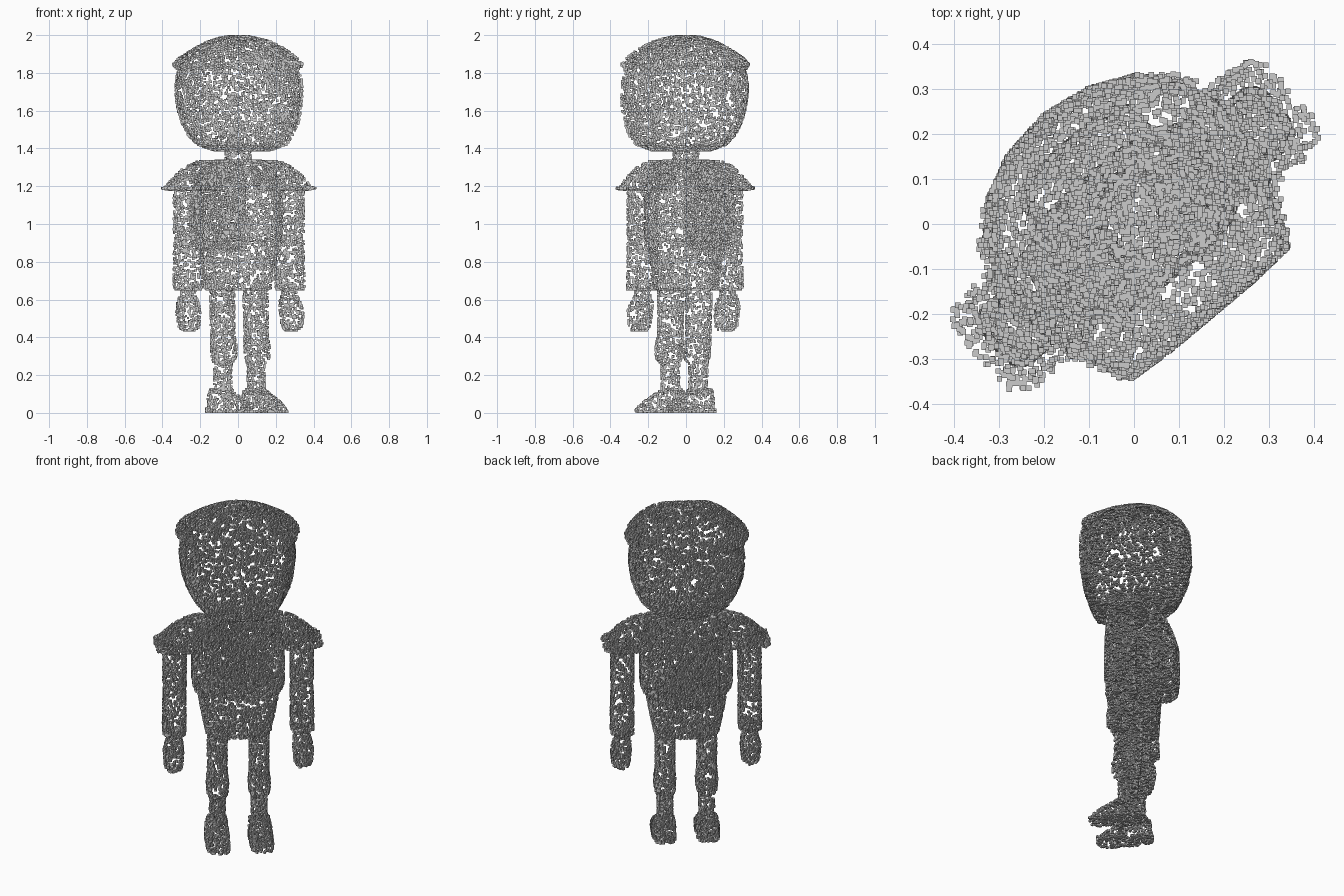
import bpy, bmesh, random
from math import cos, sin, pi, radians, copysign, sqrt
from mathutils import Matrix

if "Cube" in bpy.data.objects:
    bpy.data.objects.remove(bpy.data.objects["Cube"])

random.seed(7)
TURN = Matrix.Rotation(radians(40), 4, 'Z')   # the figure stands turned on the spot
CUBES = 18000                                 # figure is a crust of tiny cubes
H = 0.006                                     # half size of one cube
parts = []                                    # (name, triangles, area)


def section(n=12, e=2.0):
    """Unit superellipse outline: e=2 round, larger is boxier."""
    pts = []
    for i in range(n):
        a = 2 * pi * (i + 0.5) / n
        c, s = cos(a), sin(a)
        pts.append((copysign(abs(c) ** (2 / e), c), copysign(abs(s) ** (2 / e), s)))
    return pts


def loft(name, rings, caps=(1, 1)):
    """Skin closed rings of points; keep the triangles for scattering."""
    bm = bmesh.new()
    vs = [[bm.verts.new(p) for p in r] for r in rings]
    n = len(rings[0])
    for a, b in zip(vs, vs[1:]):
        for i in range(n):
            j = (i + 1) % n
            bm.faces.new((a[i], a[j], b[j], b[i]))
    if caps[0]:
        bm.faces.new(vs[0][::-1])
    if caps[1]:
        bm.faces.new(vs[-1])
    bm.transform(TURN)
    bmesh.ops.triangulate(bm, faces=bm.faces[:])
    tris = [([v.co.copy() for v in f.verts], f.calc_area()) for f in bm.faces]
    bm.free()
    parts.append((name, tris, sum(t[1] for t in tris)))


def stack(name, sec, rings, caps=(1, 1), dy=0.0):
    """Rings given as (z, centre x, centre y, half width, half depth)."""
    loft(name, [[(cx + u * w, cy + dy + v * d, z) for u, v in sec]
                for z, cx, cy, w, d in rings], caps)


CORNERS = [(-1, -1, -1), (1, -1, -1), (1, 1, -1), (-1, 1, -1),
           (-1, -1, 1), (1, -1, 1), (1, 1, 1), (-1, 1, 1)]
SIDES = [(3, 2, 1, 0), (4, 5, 6, 7), (0, 1, 5, 4), (1, 2, 6, 5), (2, 3, 7, 6), (3, 0, 4, 7)]


def scatter(name, tris, count):
    """Cover a part's surface with small upright cubes."""
    verts, faces = [], []
    picks = random.choices([t[0] for t in tris], weights=[t[1] for t in tris], k=count)
    for a, b, c in picks:
        r, t = sqrt(random.random()), random.random()
        p = a * (1 - r) + b * (r * (1 - t)) + c * (r * t)
        z = min(max(p.z, H), 2 - H)
        k = len(verts)
        verts += [(p.x + i * H, p.y + j * H, z + m * H) for i, j, m in CORNERS]
        faces += [tuple(k + q for q in s) for s in SIDES]
    me = bpy.data.meshes.new(name)
    me.from_pydata(verts, [], faces)
    bpy.context.collection.objects.link(bpy.data.objects.new(name, me))


# Head outline: flat face, rounded back
half = [(.12, -.265), (.23, -.258), (.266, -.18), (.298, -.1), (.313, 0),
        (.313, .09), (.28, .185), (.215, .25), (.12, .295)]
outline = [(0, -.265)] + half + [(0, .313)] + [(-x, y) for x, y in reversed(half)]


def head_ring(z, sx, front, back):
    return [(x * sx, y * (front if y < 0 else back), z) for x, y in outline]


loft("head", [head_ring(*r) for r in [
    (1.39, .38, .65, .4), (1.42, .65, .86, .64), (1.47, .79, .95, .79),
    (1.53, .89, .98, .88), (1.6, .96, 1, .95), (1.7, 1, 1, 1),
    (1.77, .98, 1, .99), (1.82, .94, .97, .95), (1.85, .92, .95, .94)]], (1, 0))

# Hair cap, flaring out over the ears
loft("hair_cap", [head_ring(*r) for r in [
    (1.82, .97, .95, .96), (1.845, 1.07, .94, .98), (1.875, .97, .9, .91),
    (1.925, .73, .76, .7), (1.965, .5, .53, .48), (1.99, .25, .27, .25),
    (2.0, .05, .05, .05)]], (0, 1))

stack("neck", section(12), [(1.32, 0, 0, .07, .07), (1.4, 0, 0, .065, .065)], (0, 0))

# Torso: jacket above, tapered tunic below
stack("jacket", section(16, 3.2), [
    (.91, 0, 0, .235, .145), (.95, 0, 0, .25, .145), (1.12, 0, 0, .25, .142),
    (1.24, 0, 0, .235, .135), (1.31, 0, 0, .2, .115), (1.335, 0, 0, .13, .09)])
stack("tunic", section(16, 3.2), [
    (.655, 0, 0, .175, .125), (.78, 0, 0, .2, .13), (.92, 0, 0, .225, .135)], (1, 0))

# Pack on the back
stack("backpack", section(12, 4), [
    (.86, 0, .15, .13, .03), (.9, 0, .165, .16, .06), (1.0, 0, .17, .165, .065),
    (1.17, 0, .165, .165, .065), (1.25, 0, .145, .155, .055), (1.31, 0, .115, .13, .03)])

for s, side in ((-1, "left"), (1, "right")):
    # Flared shoulder pad
    stack(side + "_shoulder_pad", section(12, 5), [
        (1.18, s * .34, 0, .08, .09), (1.188, s * .325, 0, .134, .132),
        (1.2, s * .312, 0, .12, .12), (1.26, s * .268, 0, .105, .105),
        (1.305, s * .22, 0, .09, .09), (1.332, s * .18, 0, .06, .07)], dy=-.005)
    # Sleeve in two parts
    boxy = section(12, 3.5)
    stack(side + "_upper_sleeve", boxy, [
        (.93, s * .35, 0, .052, .07), (.95, s * .35, 0, .058, .077),
        (1.19, s * .35, 0, .058, .077)], (0, 0), -.008)
    stack(side + "_lower_sleeve", boxy, [
        (.655, s * .352, 0, .059, .08), (.9, s * .35, 0, .057, .075),
        (.94, s * .35, 0, .05, .068)], (1, 0), -.008)
    # Wrist and hand
    stack(side + "_hand", section(10, 2.5), [
        (.437, s * .355, -.015, .032, .045), (.46, s * .357, -.015, .046, .06),
        (.54, s * .357, -.01, .053, .07), (.6, s * .352, 0, .043, .058),
        (.63, s * .35, 0, .033, .04), (.66, s * .35, 0, .033, .04)], (1, 0), -.006)
    # Leg with knee swell
    stack(side + "_leg", section(12, 2.3), [
        (.1, s * .115, 0, .038, .05), (.26, s * .115, 0, .04, .052),
        (.29, s * .115, -.01, .054, .074), (.35, s * .115, -.01, .057, .078),
        (.41, s * .115, 0, .05, .073), (.66, s * .115, .005, .05, .077)], (0, 0), -.012)
    # Boot: sole and sloping upper
    stack(side + "_sole", section(16, 4), [
        (0, s * .12, -.072, .06, .152), (.03, s * .12, -.072, .06, .152)], (1, 0))
    stack(side + "_boot", section(12, 3), [
        (.03, s * .12, -.07, .06, .145), (.06, s * .12, -.05, .06, .125),
        (.09, s * .12, -.02, .056, .092), (.11, s * .118, -.005, .053, .073),
        (.125, s * .115, 0, .048, .06)], (0, 1))

total = sum(p[2] for p in parts)
for name, tris, area in parts:
    scatter(name, tris, int(CUBES * area / total))
